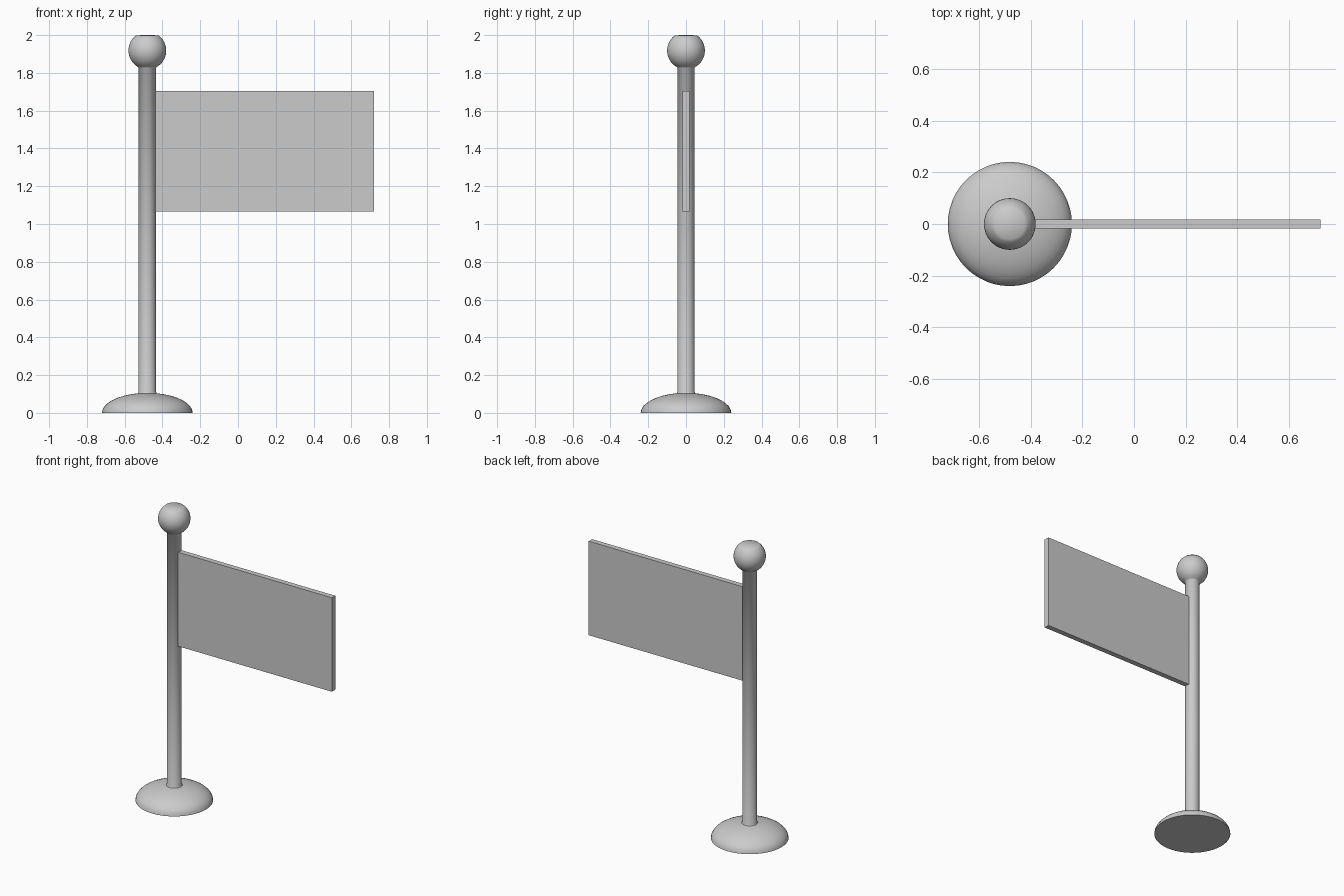
import bpy, bmesh, math

if "Cube" in bpy.data.objects:
    bpy.data.objects.remove(bpy.data.objects["Cube"])

POLE_X = -0.48


def lathe(name, profile, segments=48):
    """Spin a (radius, z) profile around the pole axis."""
    bm = bmesh.new()
    verts = [bm.verts.new((r, 0, z)) for r, z in profile]
    edges = [bm.edges.new(pair) for pair in zip(verts, verts[1:])]
    bmesh.ops.spin(bm, geom=verts + edges, cent=(0, 0, 0), axis=(0, 0, 1),
                   angle=math.tau, steps=segments)
    bmesh.ops.remove_doubles(bm, verts=bm.verts, dist=1e-5)
    bmesh.ops.recalc_face_normals(bm, faces=bm.faces)
    mesh = bpy.data.meshes.new(name)
    bm.to_mesh(mesh)
    bm.free()
    obj = bpy.data.objects.new(name, mesh)
    obj.location.x = POLE_X
    bpy.context.collection.objects.link(obj)
    bpy.context.view_layer.objects.active = obj
    obj.select_set(True)
    bpy.ops.object.shade_smooth_by_angle(angle=math.radians(55))
    obj.select_set(False)
    return obj


# stand: domed foot, slim pole and ball finial with a flattened top
profile = [(0, 0), (0.24, 0)]
for i in range(1, 9):
    a = math.radians(i * 78 / 8)
    profile.append((0.24 * math.cos(a), 0.106 * math.sin(a)))
profile += [(0.046, 0.112), (0.046, 1.828)]
for i in range(13):
    a = math.radians(-60 + i * (54 + 60) / 12)
    profile.append((0.1 * math.cos(a), 1.918 + 0.1 * math.sin(a)))
profile.append((0, 2.0))
lathe("flag_stand", profile)

# flag: plain thin board fixed to the side of the pole
x0, x1, z0, z1 = -0.44, 0.72, 1.065, 1.705
bpy.ops.mesh.primitive_cube_add(size=1, location=((x0 + x1) / 2, 0, (z0 + z1) / 2))
flag = bpy.context.object
flag.name = "flag"
flag.scale = (x1 - x0, 0.036, z1 - z0)
bpy.ops.object.transform_apply(location=False, rotation=False, scale=True)
